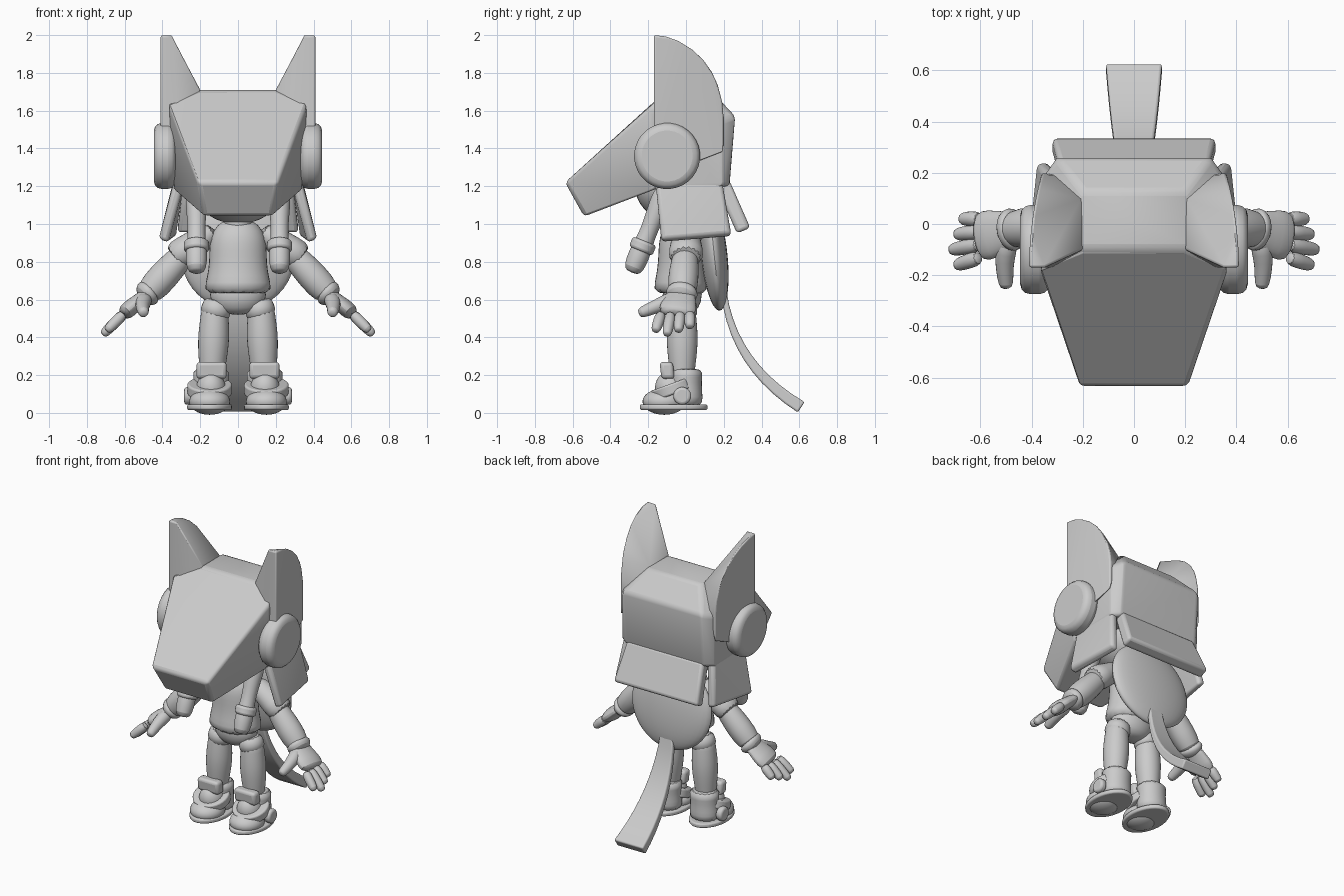
import bpy, bmesh, math
from mathutils import Vector, Matrix

X_AXIS, Y_AXIS = Vector((1, 0, 0)), Vector((0, 1, 0))

cube = bpy.data.objects.get("Cube")
if cube:
    bpy.data.objects.remove(cube, do_unlink=True)

colour = (.6, .6, .6, 1)
grey = bpy.data.materials.new("light_grey")
grey.use_nodes = True
grey.diffuse_color = colour
grey.node_tree.nodes["Principled BSDF"].inputs["Base Color"].default_value = colour


def finish(name, bm, mirror=False, bevel=0, smooth=0):
    """Turn a bmesh into a shaded object with its modifiers."""
    bmesh.ops.recalc_face_normals(bm, faces=bm.faces)
    mesh = bpy.data.meshes.new(name)
    bm.to_mesh(mesh)
    bm.free()
    part = bpy.data.objects.new(name, mesh)
    bpy.context.collection.objects.link(part)
    mesh.materials.append(grey)
    if bevel:
        modifier = part.modifiers.new("bevel", 'BEVEL')
        modifier.width = bevel
        modifier.segments = 3
        modifier.limit_method = 'ANGLE'
    if smooth:
        part.modifiers.new("subdivision", 'SUBSURF').levels = smooth
    if mirror:
        part.modifiers.new("mirror", 'MIRROR')
    bpy.ops.object.select_all(action='DESELECT')
    part.select_set(True)
    bpy.context.view_layer.objects.active = part
    bpy.ops.object.shade_smooth_by_angle(angle=math.radians(40))


def hull(name, points, symmetric=False, mirror=False, bevel=.02):
    """Faceted block wrapped around points; symmetric adds the opposite side."""
    if symmetric:
        points = points + [(-x, y, z) for x, y, z in points]
    bm = bmesh.new()
    for point in points:
        bm.verts.new(point)
    bmesh.ops.convex_hull(bm, input=bm.verts)
    loose = [vert for vert in bm.verts if not vert.link_faces]
    bmesh.ops.delete(bm, geom=loose, context='VERTS')
    bmesh.ops.dissolve_limit(bm, angle_limit=.03, verts=bm.verts, edges=bm.edges)
    finish(name, bm, mirror, bevel)


def slab(name, corners, thickness, symmetric=False, mirror=False):
    """Flat panel given by corners and a thickness vector."""
    other_side = [tuple(Vector(corner) + Vector(thickness)) for corner in corners]
    hull(name, corners + other_side, symmetric, mirror)


def limb(name, path, widths, flat=1, side=Y_AXIS, mirror=True, sides=16, smooth=1, bevel=0, cap=.35):
    """Loft with widths spread evenly along a path; cap rounds the far end."""
    path = [Vector(point) for point in path]
    rings = []
    for index, width in enumerate(widths):
        place = index / (len(widths) - 1) * (len(path) - 1)
        start = min(int(place), len(path) - 2)
        rings.append((path[start].lerp(path[start + 1], place - start), width))
    if cap:
        heading = (path[-1] - path[-2]).normalized()
        rings.append((path[-1] + heading * widths[-1] * flat * cap, widths[-1] / 2))
    bm = bmesh.new()
    loops = []
    for index, (centre, width) in enumerate(rings):
        before, after = rings[max(index - 1, 0)], rings[min(index + 1, len(rings) - 1)]
        along = (after[0] - before[0]).normalized()
        wide = (side - along * side.dot(along)).normalized() * width
        deep = along.cross(wide) * flat
        turns = [math.tau * (step + .5) / sides for step in range(sides)]
        loops.append([bm.verts.new(centre + wide * math.cos(turn) + deep * math.sin(turn)) for turn in turns])
    for low, high in zip(loops, loops[1:]):
        for step in range(sides):
            following = (step + 1) % sides
            bm.faces.new((low[step], low[following], high[following], high[step]))
    bm.faces.new(loops[0])
    bm.faces.new(loops[-1])
    finish(name, bm, mirror, bevel, smooth)


def band(name, start, end, radius, flat=1, side=Y_AXIS, bevel=.015):
    """Short cylinder with rounded rims, on both sides of the body."""
    limb(name, [start, end], [radius, radius], flat, side, sides=32, smooth=0, bevel=bevel, cap=0)


def ball(name, centre, scale, tilt=0, mirror=False):
    bm = bmesh.new()
    bmesh.ops.create_uvsphere(bm, u_segments=32, v_segments=20, radius=1)
    turn = Matrix.Rotation(tilt, 4, 'X')
    bm.transform(Matrix.Translation(centre) @ turn @ Matrix.Diagonal((*scale, 1)))
    finish(name, bm, mirror)


# Helmet: shared brow, cheek and crown corners join muzzle and skull
brow, cheek, crown = (.37, -.17, 1.64), (.34, -.17, 1.18), (.2, -.1, 1.71)
nose, chin = (.21, -.64, 1.22), (.18, -.54, 1.04)
back_top, back_bottom = (.3, .26, 1.57), (.3, .23, 1.2)
temple = [(.35, .19, height) for height in (1.2, 1.55)]
hull("helmet_muzzle", [nose, chin, brow, cheek, crown, (.3, 0, 1.25)], symmetric=True)
hull("helmet_skull", [brow, cheek, crown, (.2, .13, 1.71), back_top, back_bottom] + temple, symmetric=True)

# Ears: quarter ellipse outside, sloping in to the crown
front, low, middle, tip = -.17, 1.33, 1.57, 2
ear = [(.35, front, tip), crown, (.2, .1, 1.7), (.3, .19, middle), (.3, front, low)]
ear += [(.41, front, low), (.38, .07, low), (.36, .2, low + .05)]
for step in range(9):
    angle = math.pi / 2 * step / 8
    ear.append((.41 - .05 * math.sin(angle) ** 2, front + .37 * math.sin(angle),
                middle + (tip - middle) * math.cos(angle)))
hull("ears", ear, mirror=True, bevel=.01)
band("ear_discs", (.33, -.1, 1.36), (.445, -.1, 1.36), .175, bevel=.04)

# Neck guard flaps
slab("side_flaps", [(.29, -.16, 1.2), (.29, .19, 1.22), (.37, -.13, .9), (.33, .24, .93)],
     thickness=(.05, 0, .02), mirror=True)
slab("back_flap", [(.29, .16, 1.2), (.32, .27, .95)], thickness=(0, .07, .03), symmetric=True)

# Head inside the helmet, torso and back hair
ball("face", (0, -.03, 1.2), (.24, .24, .2))
limb("neck", [(0, -.03, .9), (0, -.03, 1.1)], [.09, .08], side=X_AXIS, mirror=False)
limb("shirt", [(0, -.02, 1.03), (0, -.03, .62)], [.08, .14, .155, .155, .16, .175, .19],
     flat=.8, side=X_AXIS, mirror=False, cap=0)
limb("hips", [(0, -.02, .7), (0, -.02, .55)], [.14, .16, .13], flat=.7, side=X_AXIS, mirror=False)
ball("back_hair", (0, .15, .83), (.3, .07, .29), tilt=.1)

# Front hair locks with ties
lock_top, lock_end = Vector((.22, -.1, 1.2)), Vector((.22, -.28, .76))
limb("hair_locks", [lock_top, lock_end], [.055, .06, .05, .045, .06, .055], side=X_AXIS)
band("lock_ties", lock_top.lerp(lock_end, .66), lock_top.lerp(lock_end, .78), .067, side=X_AXIS)

# Sleeves, arms and hands
shoulder, cuff = Vector((.12, 0, .97)), Vector((.35, 0, .81))
wrist, knuckles = Vector((.47, -.02, .64)), Vector((.6, -.05, .53))
limb("sleeves", [shoulder, cuff], [.06, .08, .09, .1], flat=.9, cap=0)
limb("arms", [shoulder.lerp(cuff, .6), wrist], [.06, .075, .083, .078])
limb("wrist_cuffs", [wrist.lerp(knuckles, -.1), wrist.lerp(knuckles, .2)], [.08, .088, .08], flat=.85)
limb("palms", [wrist, knuckles], [.08, .08, .1, .1], flat=.45)
for index, finger in enumerate(("little", "ring", "middle", "index")):
    base = knuckles + Y_AXIS * (.07 - .05 * index)
    reach = .11 - .02 * abs(index - 2)
    limb(finger + "_fingers", [base, base + Vector((reach, -.01 * index, -reach))], [.03, .032, .028], sides=10)
limb("thumbs", [(.49, -.05, .61), (.51, -.14, .57), (.5, -.24, .53)], [.045, .045, .036, .032],
     side=X_AXIS, sides=10)

# Legs and short trouser hems
limb("legs", [(.12, -.02, .6), (.14, -.02, .15)], [.07, .075, .085, .082, .07, .06], side=X_AXIS)
limb("trouser_hems", [(.1, -.02, .6), (.13, -.02, .5)], [.08, .08, .086], side=X_AXIS, cap=0)

# Boots: sole, ankle, toe, tongue, strap and button
band("boot_soles", (.15, -.065, .015), (.15, -.065, .045), .12, flat=1.5, side=X_AXIS, bevel=.01)
limb("boot_ankles", [(.145, 0, .03), (.14, 0, .24)], [.1, .1, .095, .095, .106],
     flat=.9, side=X_AXIS, cap=0)
ball("boot_toes", (.15, -.115, .06), (.108, .115, .07), mirror=True)
ball("boot_insteps", (.143, -.075, .12), (.08, .085, .1), tilt=.5, mirror=True)
slab("boot_tongues", [(x, y, z) for x in (.06, .22) for y, z in ((-.14, .27), (-.13, .18))],
     thickness=(0, .07, 0), mirror=True)
band("boot_straps", (.15, -.06, .1), (.15, -.08, .155), .118, side=X_AXIS, bevel=.01)
band("strap_buttons", (.24, -.02, .09), (.285, -.02, .09), .047)

# Tail: flat strip along a curve, with a toothed root
root, bend, end = Vector((0, .2, .64)), Vector((0, .25, .25)), Vector((0, .61, .03))
steps = [step / 10 for step in range(11)]
curve = [root.lerp(bend, step).lerp(bend.lerp(end, step), step) for step in steps]
limb("tail", curve, [.07 + .085 * step for step in steps], flat=.3, side=X_AXIS,
     mirror=False, sides=4, smooth=0, bevel=.01, cap=0)
for label, x in (("right", -.03), ("middle", 0), ("left", .03)):
    foot = [(x + dx, root.y + dy, root.z) for dx in (-.02, .02) for dy in (-.02, .02)]
    hull(label + "_tail_tooth", foot + [(x, root.y, root.z + .04)], bevel=.003)
